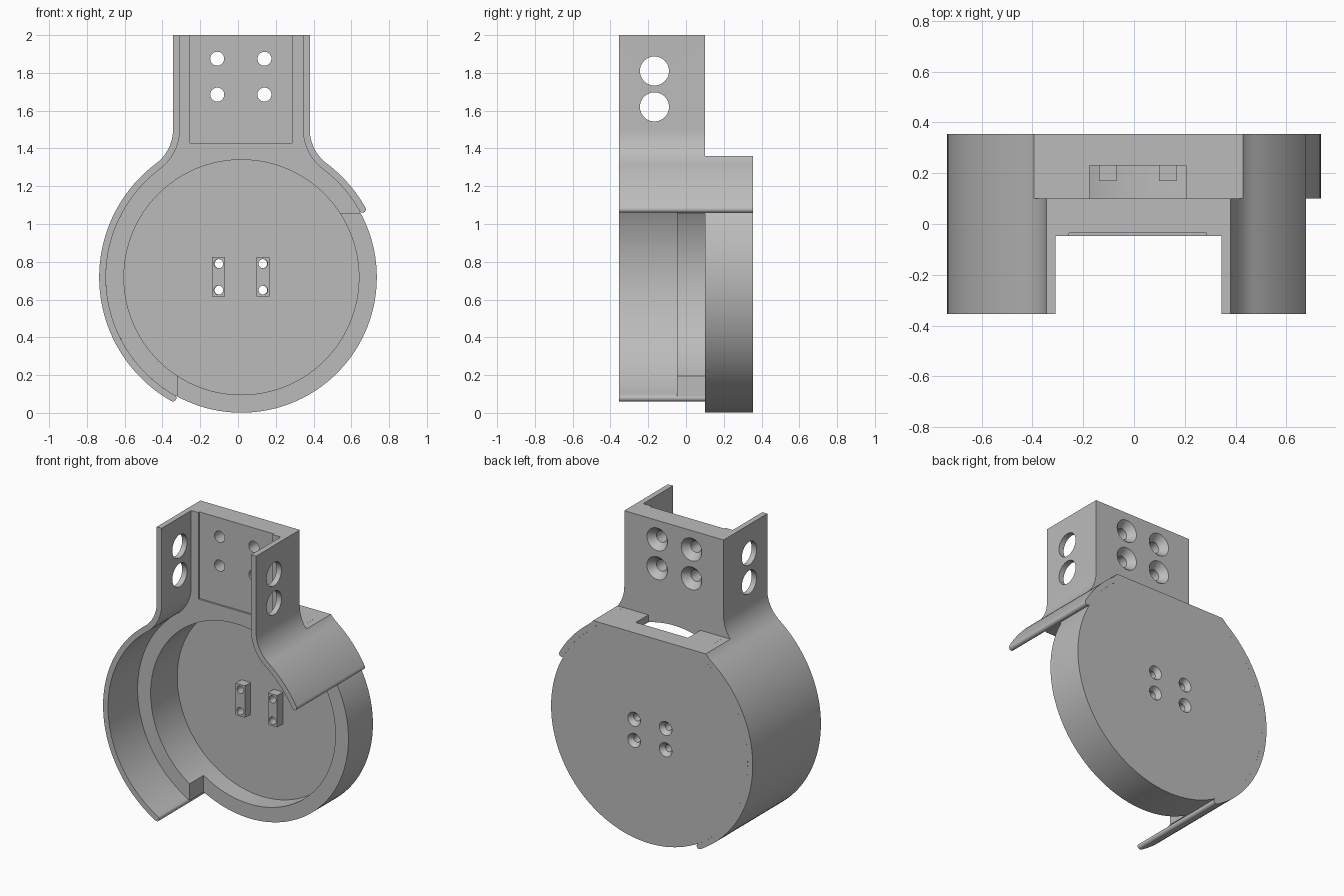
import bpy, bmesh, math
from math import sin, cos, radians
from mathutils import Matrix

if "Cube" in bpy.data.objects:
    bpy.data.objects.remove(bpy.data.objects["Cube"], do_unlink=True)

grey = bpy.data.materials.new("plain grey")
grey.use_nodes = True
grey.diffuse_color = (0.5, 0.5, 0.5, 1)
grey.node_tree.nodes["Principled BSDF"].inputs["Base Color"].default_value = grey.diffuse_color

CX, CZ = 0.018, 0.718              # disc centre
R_OUT, R_IN, R_CUP = 0.753, 0.717, 0.622
FRONT, LEDGE, STEP, FLOOR, BACK = -0.355, -0.047, 0.1, 0.23, 0.355
TOP, FLAT = 2.0, 1.36
HALF, FILLET_Z = 0.362, 1.5        # half width of the neck, height of the flare centre
rise = FILLET_Z - CZ
FILLET = (HALF**2 + rise**2 - R_OUT**2) / (2 * (R_OUT - HALF))
FX = HALF + FILLET
TANGENT = math.atan2(rise, FX)


def make(name, bm):
    bmesh.ops.recalc_face_normals(bm, faces=bm.faces)
    mesh = bpy.data.meshes.new(name)
    bm.to_mesh(mesh)
    bm.free()
    mesh.materials.append(grey)
    ob = bpy.data.objects.new(name, mesh)
    bpy.context.collection.objects.link(ob)
    return ob


def prism(name, pts, y0, y1):
    """Extrude an (x, z) outline along y."""
    bm = bmesh.new()
    face = bm.faces.new([bm.verts.new((x, y0, z)) for x, z in pts])
    ext = bmesh.ops.extrude_face_region(bm, geom=[face])["geom"]
    verts = [v for v in ext if isinstance(v, bmesh.types.BMVert)]
    bmesh.ops.translate(bm, verts=verts, vec=(0, y1 - y0, 0))
    return make(name, bm)


def box(name, x0, x1, y0, y1, z0, z1):
    return prism(name, [(x0, z0), (x1, z0), (x1, z1), (x0, z1)], y0, y1)


def rod(name, centre, r1, r2, length, axis="Y", n=32):
    """Cylinder or cone; r1 at the low end of the axis, r2 at the high end."""
    bm = bmesh.new()
    turn = Matrix.Rotation(radians(-90), 4, "X") if axis == "Y" else Matrix.Rotation(radians(90), 4, "Y")
    bmesh.ops.create_cone(bm, cap_ends=True, segments=n, radius1=r1, radius2=r2,
                          depth=length, matrix=Matrix.Translation(centre) @ turn)
    return make(name, bm)


def cut(ob, cutters):
    """Subtract each cutter and delete it."""
    bpy.context.view_layer.objects.active = ob
    for c in cutters:
        c.hide_render = True
        m = ob.modifiers.new("cut", "BOOLEAN")
        m.operation, m.solver, m.object = "DIFFERENCE", "EXACT", c
        bpy.ops.object.modifier_apply(modifier=m.name)
        bpy.data.objects.remove(c, do_unlink=True)


def flank(side, r, start, top):
    """Edge from a start angle up the disc, through the flare, up the neck."""
    a0 = radians(start)
    pts = [(r * cos(a), CZ + r * sin(a))
           for a in (a0 + (TANGENT - a0) * i / 48 for i in range(49))]
    fr = FILLET + R_OUT - r
    end = math.pi + (math.asin((FILLET_Z - top) / fr) if top < FILLET_Z else 0)
    t0 = math.pi + TANGENT
    for i in range(1, 13):
        t = t0 + (end - t0) * i / 12
        pts.append((FX + fr * cos(t), FILLET_Z + fr * sin(t)))
    if top > FILLET_Z:
        pts.append((FX - fr, top))
    return [(CX + side * x, z) for x, z in pts]


def wall(name, side, start):
    """Thin curved wall with a rounded tip."""
    mid, tip = (R_OUT + R_IN) / 2, (R_OUT - R_IN) / 2
    a = radians(start)
    cap = []
    for i in range(1, 10):
        t = a + math.pi * (1 + i / 10)
        cap.append((CX + side * (mid * cos(a) + tip * cos(t)),
                    CZ + mid * sin(a) + tip * sin(t)))
    outline = flank(side, R_IN, start, TOP)[::-1] + cap + flank(side, R_OUT, start, TOP)
    ob = prism(name, outline, FRONT, BACK)
    cutters = [box("trim", -1, 1, STEP, 1, FLAT, 3)]
    for z in (1.81, 1.62):
        cutters.append(rod("side_hole", (CX + side * HALF, -0.167, z), 0.077, 0.077, 0.2, "X", 48))
    cut(ob, cutters)
    return ob


def screw_hole(x, z, r, head, face_y, depth):
    """Through hole with a countersink opening at the rear."""
    extra = 0.01
    slope = (head - r) / depth
    sink = rod("sink", (x, face_y + (extra - depth) / 2, z), r, head + slope * extra, depth + extra)
    return [rod("hole", (x, face_y - 0.15, z), r, r, 0.5), sink]


def plate_screws():
    return [c for x in (-0.11, 0.14) for z in (1.685, 1.875)
            for c in screw_hole(x, z, 0.037, 0.075, STEP, 0.045)]


def disc_screws(xs):
    return [c for x in xs for z in (0.65, 0.79)
            for c in screw_hole(x, z, 0.024, 0.046, BACK, 0.03)]


def cup():
    return rod("cup", (CX, FLOOR - 0.5, CZ), R_CUP, R_CUP, 1.0, "Y", 128)


# Curved side walls rising into the neck
parts = [wall("left_wall", 1, 29.3), wall("right_wall", -1, -60.5)]

# Ledge and neck plate, open over the lower left quarter
ledge = prism("neck_plate", flank(1, R_IN, 28, TOP) + flank(-1, R_IN, -61.9, TOP)[::-1]
              + [(-0.32, 1.055)], LEDGE, STEP)
cut(ledge, [cup(), box("recess", -0.255, 0.285, -0.3, -0.035, 1.43, 2.2)] + plate_screws())
parts.append(ledge)

# Round back with its shallow cup and top slot
disc = prism("back_disc", flank(1, R_IN, -90, FLAT) + flank(-1, R_IN, -90, FLAT)[:0:-1],
             STEP, BACK)
cut(disc, [cup(), box("slot", -0.175, 0.205, 0, FLOOR, 1.2, 1.5)] + disc_screws((-0.1, 0.13)))
parts.append(disc)

# Mounting posts
for name, x in (("right_post", -0.103), ("left_post", 0.133)):
    post = box(name, x - 0.034, x + 0.034, 0.17, FLOOR, 0.615, 0.825)
    cut(post, [rod("hole", (x + 0.0, 0.2, z), 0.024, 0.024, 0.5) for z in (0.65, 0.79)])
    parts.append(post)

# Smooth the curves, keep the edges sharp
bpy.ops.object.select_all(action="DESELECT")
for ob in parts:
    ob.select_set(True)
bpy.context.view_layer.objects.active = parts[0]
bpy.ops.object.shade_smooth_by_angle(angle=radians(30))
